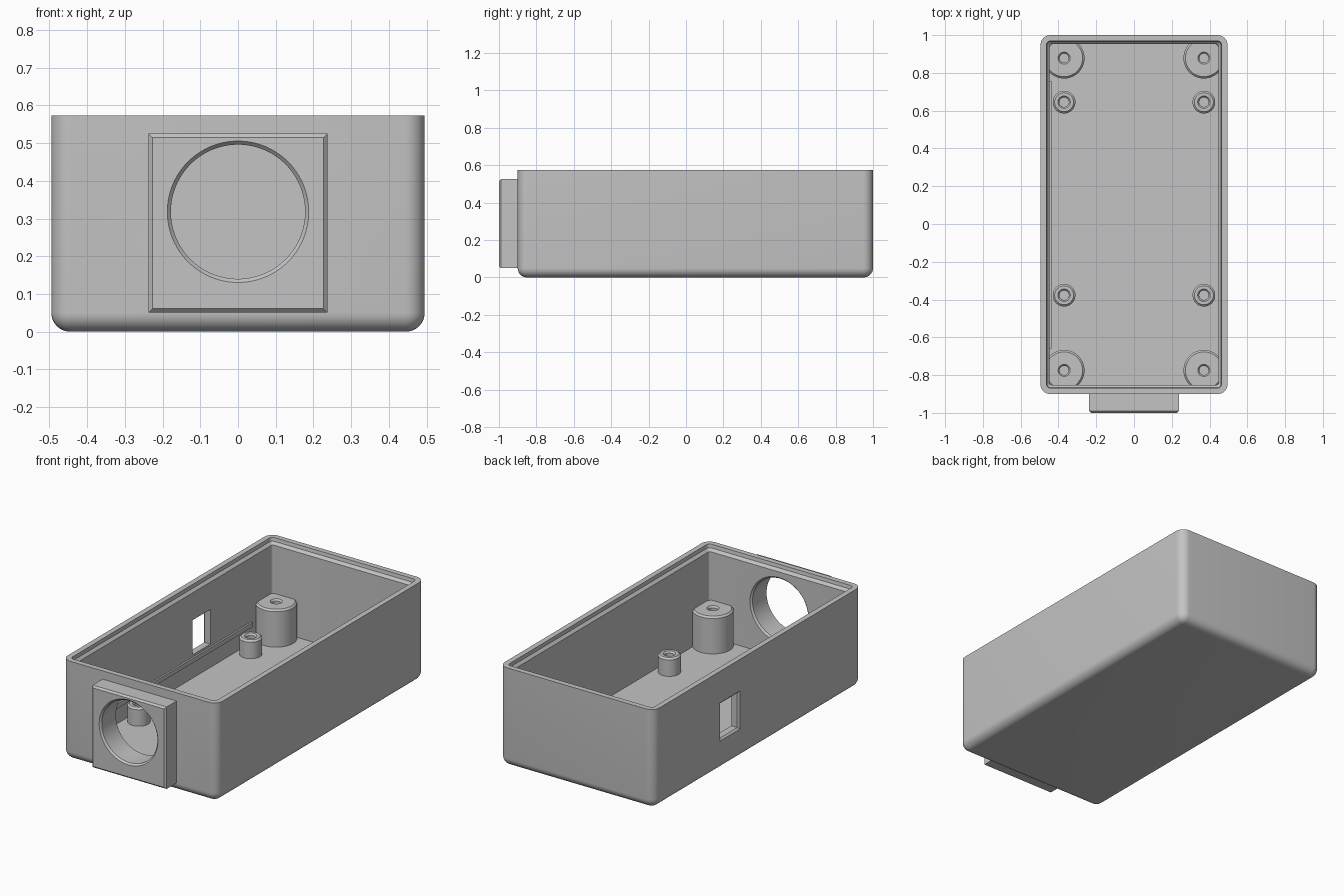
import bpy
import bmesh
from math import sin, cos, pi, radians

cube = bpy.data.objects.get("Cube")
if cube:
    bpy.data.objects.remove(cube, do_unlink=True)

grey = bpy.data.materials.new("matte grey")
grey.use_nodes = True
GREY = (0.55, 0.55, 0.55, 1)
grey.diffuse_color = GREY
grey.node_tree.nodes["Principled BSDF"].inputs["Base Color"].default_value = GREY

HALF_W, FRONT, BACK, HEIGHT = 0.495, -0.9, 1.0, 0.573
FILLET, WALL, FLOOR = 0.05, 0.048, 0.045


def loft(name, rings):
    """Closed solid through rings of equal point count, capped at both ends."""
    bm = bmesh.new()
    loops = [[bm.verts.new(p) for p in ring] for ring in rings]
    n = len(loops[0])
    for a, b in zip(loops, loops[1:]):
        for i in range(n):
            j = (i + 1) % n
            bm.faces.new((a[i], a[j], b[j], b[i]))
    bm.faces.new(loops[0])
    bm.faces.new(loops[-1])
    bmesh.ops.recalc_face_normals(bm, faces=bm.faces)
    mesh = bpy.data.meshes.new(name)
    bm.to_mesh(mesh)
    bm.free()
    mesh.materials.append(grey)
    ob = bpy.data.objects.new(name, mesh)
    bpy.context.collection.objects.link(ob)
    return ob


def rounded_ring(inset, radius, z, steps=8):
    """Plan outline of the box, moved inwards by inset."""
    x = HALF_W - inset - radius
    y1, y0 = BACK - inset - radius, FRONT + inset + radius
    centres = [(x, y1), (-x, y1), (-x, y0), (x, y0)]
    return [(cx + radius * cos(a), cy + radius * sin(a), z)
            for q, (cx, cy) in enumerate(centres)
            for a in [(q + k / steps) * pi / 2 for k in range(steps + 1)]]


def circle(r, n):
    return [(r * cos(2 * pi * k / n), r * sin(2 * pi * k / n)) for k in range(n)]


def rect(u, v, hu, hv):
    return [(u + su * hu, v + sv * hv)
            for su, sv in ((-1, -1), (1, -1), (1, 1), (-1, 1))]


def cut(ob, cutter):
    mod = ob.modifiers.new("cut", "BOOLEAN")
    mod.operation = "DIFFERENCE"
    mod.solver = "EXACT"
    mod.object = cutter
    bpy.context.view_layer.objects.active = ob
    bpy.ops.object.modifier_apply(modifier=mod.name)


# Open tray: filleted underside, straight walls, bevelled lip, cavity
rings = []
for k in range(9):
    a = k / 8 * pi / 2
    inset = FILLET * (1 - sin(a))
    rings.append(rounded_ring(inset, FILLET - inset + 0.002, FILLET * (1 - cos(a))))
rings += [rounded_ring(0, FILLET + 0.002, HEIGHT),
          rounded_ring(0.031, 0.022, HEIGHT),
          rounded_ring(0.034, 0.02, HEIGHT - 0.02),
          rounded_ring(WALL, 0.012, HEIGHT - 0.035),
          rounded_ring(WALL, 0.012, FLOOR)]
tray = loft("tray", rings)

# Square port block on the front wall
port = loft("port_block", [
    [(u, y, v) for u, v in rect(0, 0.288, h, h)]
    for y, h in ((-1.0, 0.227), (-0.99, 0.237), (FRONT + 0.01, 0.237))])

# Round port, flared at both ends
inside = FRONT + WALL
bore = loft("port_cutter", [
    [(u, y, v + 0.318) for u, v in circle(r, 96)]
    for y, r in ((-1.01, 0.197), (-0.99, 0.178), (inside - 0.01, 0.178),
                 (inside + 0.01, 0.197))])

# Side window with a chamfered outer edge
window = loft("window_cutter", [
    [(x, u, v) for u, v in rect(0.305, 0.28, hu, hv)]
    for x, hu, hv in ((-HALF_W - 0.01, 0.1, 0.12), (-HALF_W + 0.01, 0.08, 0.1),
                      (-0.4, 0.08, 0.1))])

cut(tray, bore)
cut(port, bore)
cut(tray, window)
for cutter in (bore, window):
    bpy.data.objects.remove(cutter, do_unlink=True)


def post(name, x, y, radius, top, hole):
    profile = [(radius, FLOOR - 0.02), (radius, top - 0.01), (radius - 0.01, top),
               (hole + 0.008, top), (hole, top - 0.01), (hole, FLOOR + 0.01)]
    return loft(name, [[(x + u, y + v, z) for u, v in circle(r, 48)]
                       for r, z in profile])


# Screw posts in the corners and board standoffs on the floor
parts = [tray, port]
for side, sx in (("left", 1), ("right", -1)):
    for end, y_post, y_stand in (("back", 0.878, 0.645), ("front", -0.775, -0.377)):
        parts.append(post(f"{end}_{side}_screw_post", sx * 0.37, y_post, 0.108, 0.26, 0.024))
        parts.append(post(f"{end}_{side}_standoff", sx * 0.37, y_stand, 0.06, 0.15, 0.025))

# Thin rib below the window
wall_x = -HALF_W + WALL
parts.append(loft("wall_rib", [
    [(x, u, v) for u, v in rect(0.05, 0.153, 0.708, 0.013)]
    for x in (wall_x - 0.01, wall_x + 0.01)]))

# Smooth shading on curves, crisp edges elsewhere
bpy.ops.object.select_all(action="DESELECT")
for ob in parts:
    ob.select_set(True)
bpy.context.view_layer.objects.active = tray
bpy.ops.object.shade_smooth_by_angle(angle=radians(30))
